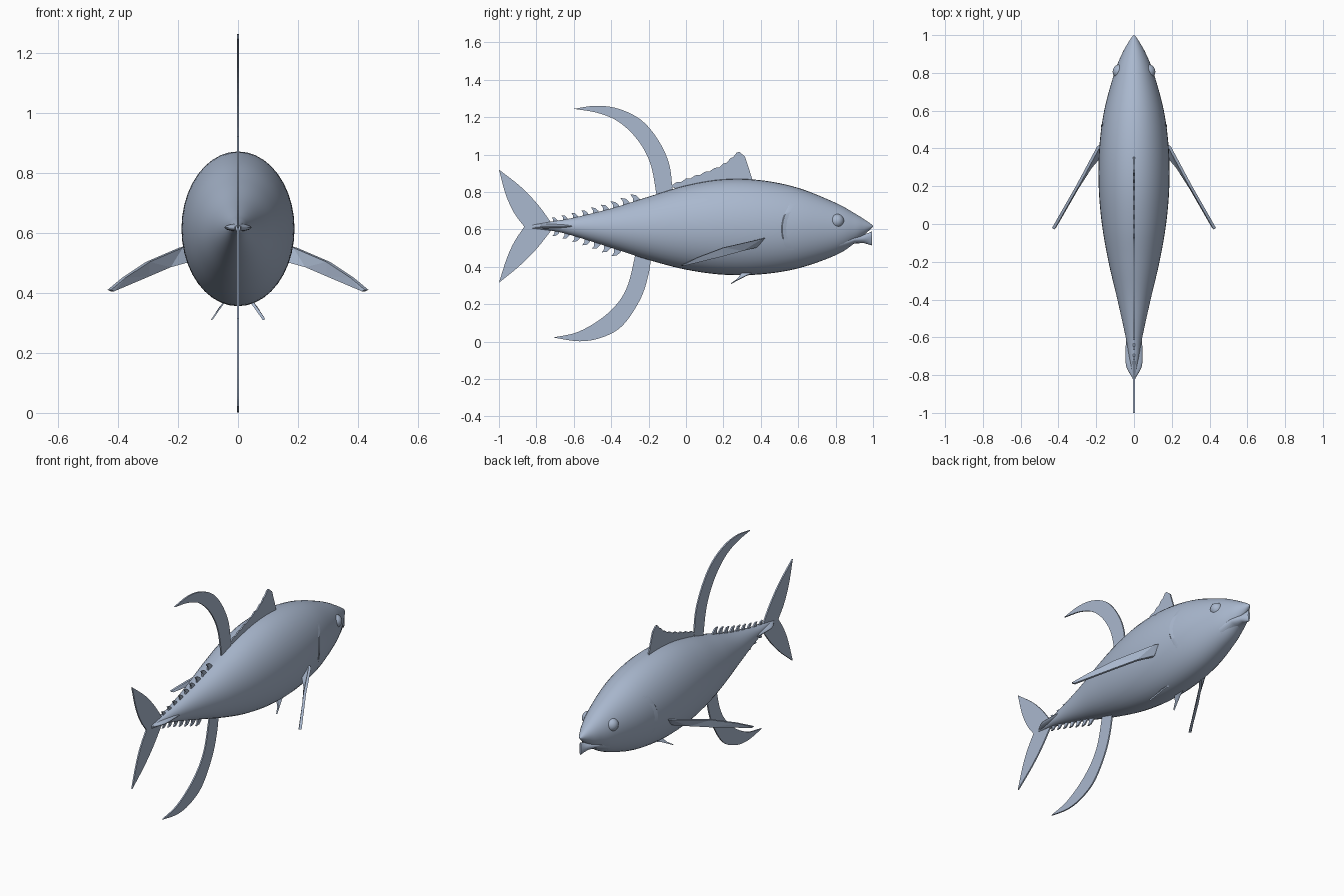
import bpy, bmesh, math
from mathutils import Vector

if "Cube" in bpy.data.objects:
    bpy.data.objects.remove(bpy.data.objects["Cube"], do_unlink=True)

skin = bpy.data.materials.new("blue_grey_skin")
skin.use_nodes = True
COLOUR = (0.40, 0.48, 0.62, 1)
skin.diffuse_color = COLOUR
skin.node_tree.nodes["Principled BSDF"].inputs["Base Color"].default_value = COLOUR


def finish(name, bm, smooth=True):
    bmesh.ops.recalc_face_normals(bm, faces=bm.faces)
    me = bpy.data.meshes.new(name)
    bm.to_mesh(me)
    bm.free()
    me.materials.append(skin)
    if smooth:
        for p in me.polygons:
            p.use_smooth = True
        me.set_sharp_from_angle(angle=math.radians(40))
    ob = bpy.data.objects.new(name, me)
    bpy.context.collection.objects.link(ob)
    return ob


def spline(points, steps=6):
    """Smooth path through the points, in any number of dimensions."""
    pts = [Vector(p) for p in points]
    pts = [2 * pts[0] - pts[1]] + pts + [2 * pts[-1] - pts[-2]]
    out = []
    for a, b, c, d in zip(pts, pts[1:], pts[2:], pts[3:]):
        for i in range(steps):
            t = i / steps
            out.append(0.5 * (2 * b + (c - a) * t + (2 * a - 5 * b + 4 * c - d) * t * t
                              + (3 * b - a - 3 * c + d) * t ** 3))
    return out + [pts[-2]]


def loft(name, stations, sides=40):
    """Elliptical rings from stations of (y, half width, top, bottom)."""
    bm = bmesh.new()
    rings = []
    for y, w, top, bottom in stations:
        mid, h = (top + bottom) / 2, (top - bottom) / 2
        angles = [2 * math.pi * i / sides for i in range(sides)]
        rings.append([bm.verts.new((w * math.cos(a), y, mid + h * math.sin(a))) for a in angles])
    for r, s in zip(rings, rings[1:]):
        for i in range(sides):
            j = (i + 1) % sides
            bm.faces.new((r[i], r[j], s[j], s[i]))
    bm.faces.new(rings[0])
    bm.faces.new(rings[-1])
    return finish(name, bm)


def plate(name, outline, half=Vector((0.004, 0, 0))):
    """Thin fin: a 3D outline thickened both ways along half."""
    bm = bmesh.new()
    pts = [Vector(p) for p in outline]
    a = [bm.verts.new(p + half) for p in pts]
    b = [bm.verts.new(p - half) for p in pts]
    caps = [bm.faces.new(a), bm.faces.new(b)]
    for i in range(len(a)):
        j = (i + 1) % len(a)
        bm.faces.new((a[i], a[j], b[j], b[i]))
    bmesh.ops.recalc_face_normals(bm, faces=bm.faces)
    bmesh.ops.triangulate(bm, faces=caps)
    return finish(name, bm, False)


def flat(points):
    return [(0, p[0], p[1]) for p in points]


# Body
body = spline([
    (-0.82, 0.008, 0.625, 0.605), (-0.7, 0.028, 0.645, 0.59), (-0.6, 0.044, 0.663, 0.565),
    (-0.4, 0.088, 0.712, 0.502), (-0.2, 0.135, 0.775, 0.437), (0, 0.17, 0.835, 0.385),
    (0.2, 0.187, 0.868, 0.358), (0.4, 0.184, 0.863, 0.36), (0.6, 0.158, 0.822, 0.392),
    (0.8, 0.104, 0.742, 0.462), (0.9, 0.064, 0.687, 0.525), (0.95, 0.037, 0.656, 0.568),
    (0.985, 0.015, 0.632, 0.6), (1.0, 0.003, 0.619, 0.613)])
loft("body", body)

# Lower jaw
loft("lower_jaw", [(0.82, 0.075, 0.57, 0.48), (0.9, 0.052, 0.567, 0.525),
                   (0.95, 0.028, 0.572, 0.527), (0.985, 0.012, 0.585, 0.517),
                   (0.995, 0.006, 0.59, 0.515)], 24)

# Tail keel
loft("tail_keel", spline([(-0.81, 0.012, 0.625, 0.607), (-0.75, 0.042, 0.63, 0.605),
                          (-0.66, 0.044, 0.63, 0.605), (-0.56, 0.04, 0.625, 0.61)]), 20)

# Tail fin
upper = spline([(-0.72, 0.635), (-0.79, 0.73), (-0.88, 0.825), (-1.0, 0.92)])
upper_back = spline([(-1.0, 0.92), (-0.965, 0.79), (-0.92, 0.69), (-0.865, 0.615)])
lower_back = spline([(-0.865, 0.615), (-0.92, 0.53), (-0.96, 0.44), (-1.0, 0.315)])
lower = spline([(-1.0, 0.315), (-0.89, 0.405), (-0.8, 0.495), (-0.72, 0.595)])
plate("tail_fin", flat(upper + upper_back[1:] + lower_back[1:] + lower[1:]))

# Sickle fins
lead = spline([(-0.07, 0.79), (-0.09, 0.95), (-0.15, 1.08), (-0.24, 1.185),
               (-0.36, 1.245), (-0.48, 1.261), (-0.6, 1.245)])
trail = spline([(-0.6, 1.245), (-0.47, 1.222), (-0.36, 1.175), (-0.26, 1.08),
                (-0.19, 0.95), (-0.155, 0.77)])
plate("rear_dorsal_fin", flat(lead + trail[1:]))
lead = spline([(-0.185, 0.47), (-0.2, 0.36), (-0.245, 0.225), (-0.34, 0.085),
               (-0.45, 0.022), (-0.57, 0.002), (-0.71, 0.022)])
trail = spline([(-0.71, 0.022), (-0.57, 0.055), (-0.42, 0.15), (-0.32, 0.28), (-0.265, 0.49)])
plate("anal_fin", flat(lead + trail[1:]))

# Front dorsal fin with a notched rear edge
ridge = spline([(-0.1, 0.835), (0, 0.872), (0.1, 0.908), (0.2, 0.952), (0.27, 1.01)], 4)
ridge = [(p.x, p.y - 0.008 * (i % 2)) for i, p in enumerate(ridge)]
plate("front_dorsal_fin", flat(ridge + [(0.285, 1.015), (0.315, 0.99), (0.335, 0.93),
                                        (0.36, 0.85), (0.2, 0.84), (0, 0.8)]))


# Finlets along the tail
def edge(y, column):
    for p, q in zip(body, body[1:]):
        if p[0] <= y <= q[0]:
            return p[column] + (q[column] - p[column]) * (y - p[0]) / (q[0] - p[0])


def finlets(name, column, direction, first, count):
    for i in range(count):
        y = first - i * 0.054
        z = edge(y, column)
        s = direction * (1 - 0.05 * i)
        shape = [(0.03, -0.02), (0.022, 0.012), (0, 0.032), (-0.028, 0.034),
                 (-0.014, 0.015), (-0.014, -0.025)]
        plate(f"{name}_{i + 1}", flat([(y + a * abs(s), z + b * s) for a, b in shape]))


finlets("upper_finlet", 2, 1, -0.27, 9)
finlets("lower_finlet", 3, -1, -0.37, 7)

# Paired parts
for side, label in ((1, "left"), (-1, "right")):
    def mirror(points):
        return [(side * x, y, z) for x, y, z in points]

    plate(label + "_pectoral_fin", mirror([
        (0.165, 0.425, 0.557), (0.19, 0.405, 0.55), (0.3, 0.2, 0.503), (0.38, 0.06, 0.45),
        (0.428, -0.025, 0.41), (0.418, -0.015, 0.405), (0.3, 0.19, 0.455),
        (0.23, 0.3, 0.485), (0.165, 0.375, 0.503)]), Vector((side * 0.006, 0.004, 0)))
    plate(label + "_pelvic_fin", mirror([
        (0.04, 0.38, 0.375), (0.06, 0.32, 0.352), (0.087, 0.24, 0.31),
        (0.07, 0.275, 0.335), (0.045, 0.3, 0.37)]), Vector((0.004, 0, 0.002)))

    # Eye
    bm = bmesh.new()
    bmesh.ops.create_uvsphere(bm, u_segments=24, v_segments=16, radius=0.038)
    bmesh.ops.translate(bm, verts=bm.verts, vec=(side * 0.075, 0.807, 0.645))
    finish(label + "_eye", bm)

    # Gill cover rim, a low ridge following the skin
    bm = bmesh.new()
    rows = []
    for i in range(17):
        t = i / 16
        z = 0.49 + 0.25 * t
        y0 = 0.515 + 0.16 * (t - 0.45) ** 2
        row = []
        for dy, lift in ((-0.008, -0.004), (0, 0.004), (0.03, -0.002)):
            y = y0 + dy
            top, bottom = edge(y, 2), edge(y, 3)
            r = (2 * z - top - bottom) / (top - bottom)
            x = edge(y, 1) * math.sqrt(1 - r * r) + lift * math.sin(math.pi * t)
            row.append(bm.verts.new((side * x, y, z)))
        rows.append(row)
    for r, s in zip(rows, rows[1:]):
        for k in range(2):
            bm.faces.new((r[k], r[k + 1], s[k + 1], s[k]))
    bmesh.ops.recalc_face_normals(bm, faces=bm.faces)
    if sum(f.normal.x for f in bm.faces) * side < 0:
        bmesh.ops.reverse_faces(bm, faces=bm.faces)
    finish(label + "_gill_rim", bm)
